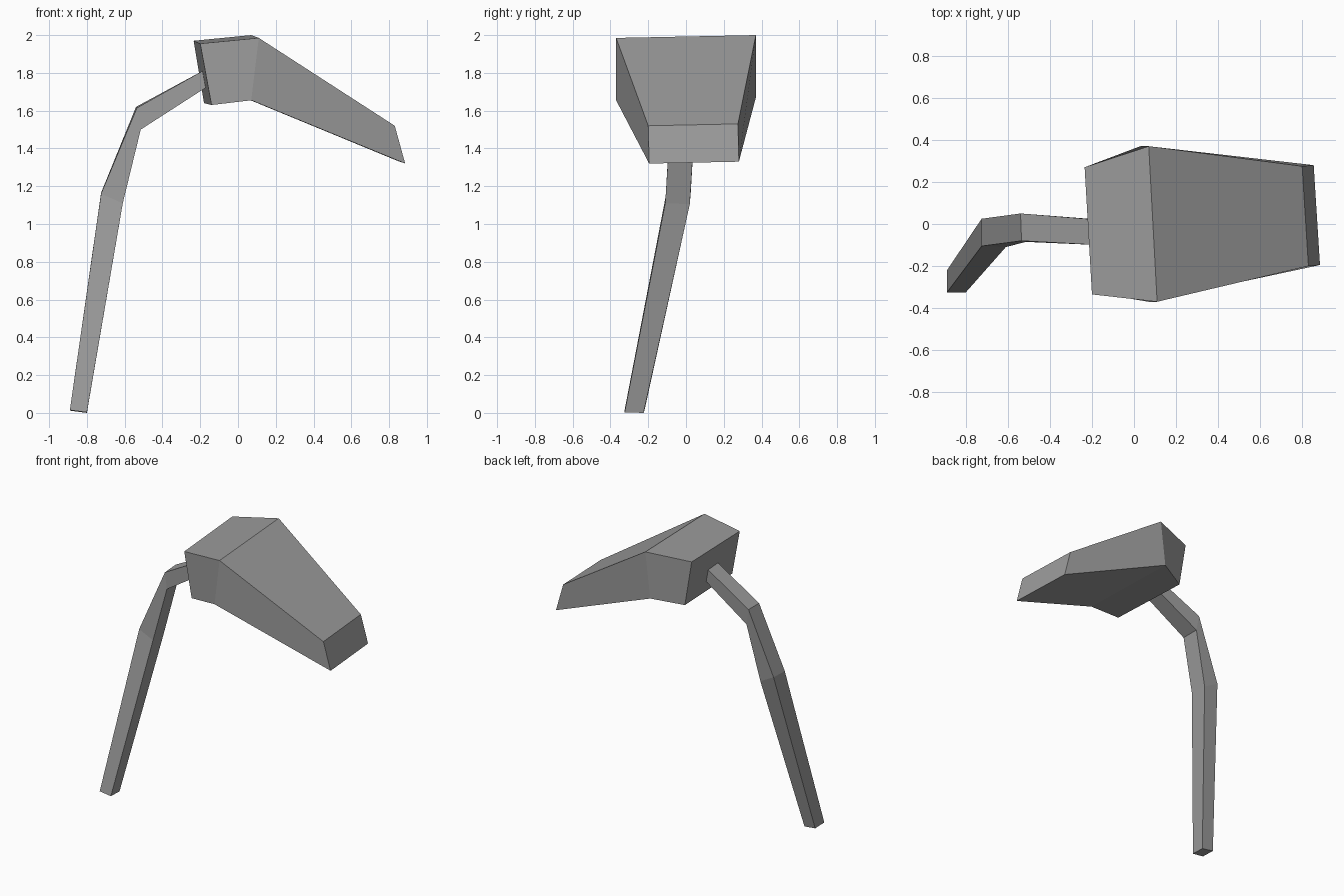
import bpy
import bmesh

cube = bpy.data.objects.get("Cube")
if cube:
    bpy.data.objects.remove(cube, do_unlink=True)

grey = bpy.data.materials.new("plain grey")
grey.use_nodes = True
colour = (0.33, 0.33, 0.33, 1)
grey.diffuse_color = colour
grey.node_tree.nodes["Principled BSDF"].inputs["Base Color"].default_value = colour


def loft(name, sections):
    """Join a row of four-cornered sections into a closed, flat-shaded tube."""
    bm = bmesh.new()
    rings = [[bm.verts.new(p) for p in s] for s in sections]
    for a, b in zip(rings, rings[1:]):
        for i in range(4):
            j = (i + 1) % 4
            bm.faces.new((a[i], a[j], b[j], b[i]))
    bm.faces.new(rings[0])
    bm.faces.new(rings[-1])
    bmesh.ops.recalc_face_normals(bm, faces=bm.faces)
    mesh = bpy.data.meshes.new(name)
    bm.to_mesh(mesh)
    bm.free()
    mesh.materials.append(grey)
    obj = bpy.data.objects.new(name, mesh)
    bpy.context.collection.objects.link(obj)
    return obj


# Corner order: upper front, upper back, lower back, lower front
loft("head", [
    [(-.20, -.335, 1.955), (-.235, .27, 1.97), (-.18, .27, 1.64), (-.14, -.335, 1.63)],
    [(.11, -.37, 1.985), (.07, .37, 2.0), (.03, .37, 1.67), (.07, -.37, 1.655)],
    [(.83, -.20, 1.52), (.80, .275, 1.53), (.855, .28, 1.33), (.885, -.195, 1.32)],
])

# Bent arm running from the foot up into the rear of the head
loft("arm", [
    [(-.89, -.325, .015), (-.89, -.22, .012), (-.80, -.225, 0), (-.80, -.325, .003)],
    [(-.725, -.105, 1.16), (-.725, .025, 1.165), (-.615, .02, 1.105), (-.61, -.11, 1.11)],
    [(-.535, -.08, 1.615), (-.54, .05, 1.62), (-.52, .045, 1.505), (-.515, -.085, 1.50)],
    [(-.17, -.10, 1.82), (-.17, .02, 1.82), (-.15, .02, 1.735), (-.15, -.10, 1.735)],
])
